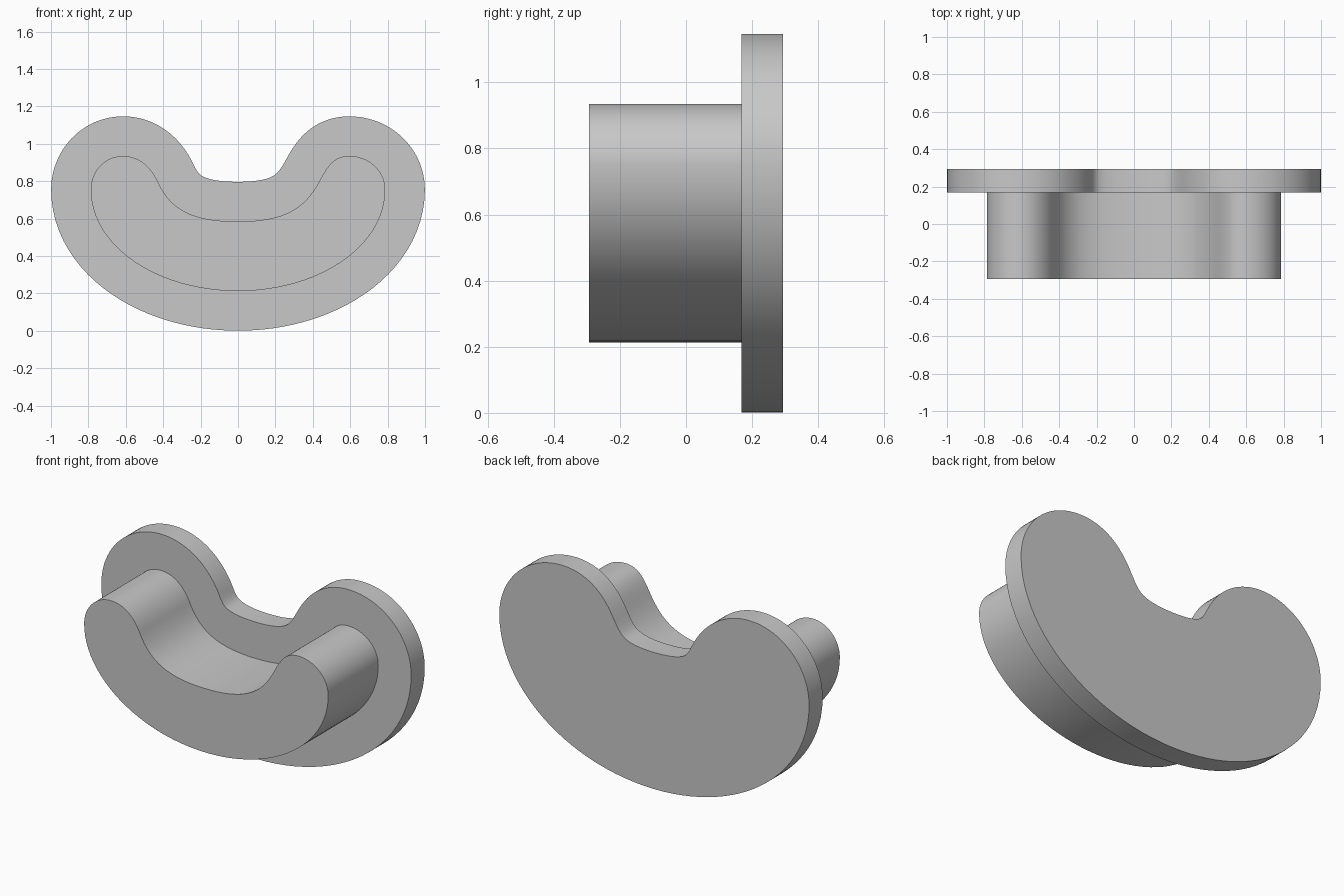
import bpy
import bmesh
import math
from mathutils import Vector
from mathutils.geometry import interpolate_bezier

cube = bpy.data.objects.get("Cube")
if cube:
    bpy.data.objects.remove(cube, do_unlink=True)

grey = bpy.data.materials.new("plain grey")
grey.use_nodes = True
colour = (0.58, 0.58, 0.58, 1)
grey.diffuse_color = colour
grey.node_tree.nodes["Principled BSDF"].inputs["Base Color"].default_value = colour

# Kidney outline, counterclockwise: x, z, travel angle, handle in, handle out
KNOTS = [
    (0.0, 0.213, 0, 0.435, 0.435),
    (0.787, 0.755, 90, 0.30, 0.10),
    (0.595, 0.935, 180, 0.106, 0.09),
    (0.435, 0.80, 241, 0.08, 0.15),
    (0.0, 0.585, 180, 0.27, 0.27),
    (-0.43, 0.80, 115, 0.15, 0.08),
    (-0.615, 0.935, 180, 0.09, 0.095),
    (-0.787, 0.755, 270, 0.10, 0.30),
]
STEPS = 24
FLANGE = 0.212


def outline(offset):
    """Sample the closed Bezier outline and push it outward by offset."""
    points = []
    for i, a in enumerate(KNOTS):
        b = KNOTS[(i + 1) % len(KNOTS)]
        p, q = Vector(a[:2]), Vector(b[:2])
        da, db = (Vector((math.cos(math.radians(k[2])),
                          math.sin(math.radians(k[2])))) for k in (a, b))
        points += interpolate_bezier(p, p + da * a[4], q - db * b[3], q, STEPS + 1)[:-1]
    result = []
    for i, p in enumerate(points):
        t = (points[(i + 1) % len(points)] - points[i - 1]).normalized()
        result.append((p.x + t.y * offset, p.y - t.x * offset))
    return result


def extrude_profile(name, profile, front, back):
    """Solid with the given x-z profile between two depths."""
    bm = bmesh.new()
    face = bm.faces.new([bm.verts.new((x, front, z)) for x, z in profile])
    side = bmesh.ops.extrude_face_region(bm, geom=[face], use_keep_orig=True)
    moved = [v for v in side["geom"] if isinstance(v, bmesh.types.BMVert)]
    bmesh.ops.translate(bm, verts=moved, vec=(0, back - front, 0))
    bmesh.ops.recalc_face_normals(bm, faces=bm.faces)
    mesh = bpy.data.meshes.new(name)
    bm.to_mesh(mesh)
    bm.free()
    mesh.materials.append(grey)
    obj = bpy.data.objects.new(name, mesh)
    bpy.context.collection.objects.link(obj)
    bpy.ops.object.select_all(action="DESELECT")
    obj.select_set(True)
    bpy.context.view_layer.objects.active = obj
    bpy.ops.object.shade_smooth_by_angle(angle=math.radians(30))
    return obj


# Wide backing flange and the narrower boss standing out in front of it
extrude_profile("flange_plate", outline(FLANGE), 0.168, 0.293)
extrude_profile("curved_boss", outline(0), -0.293, 0.18)
